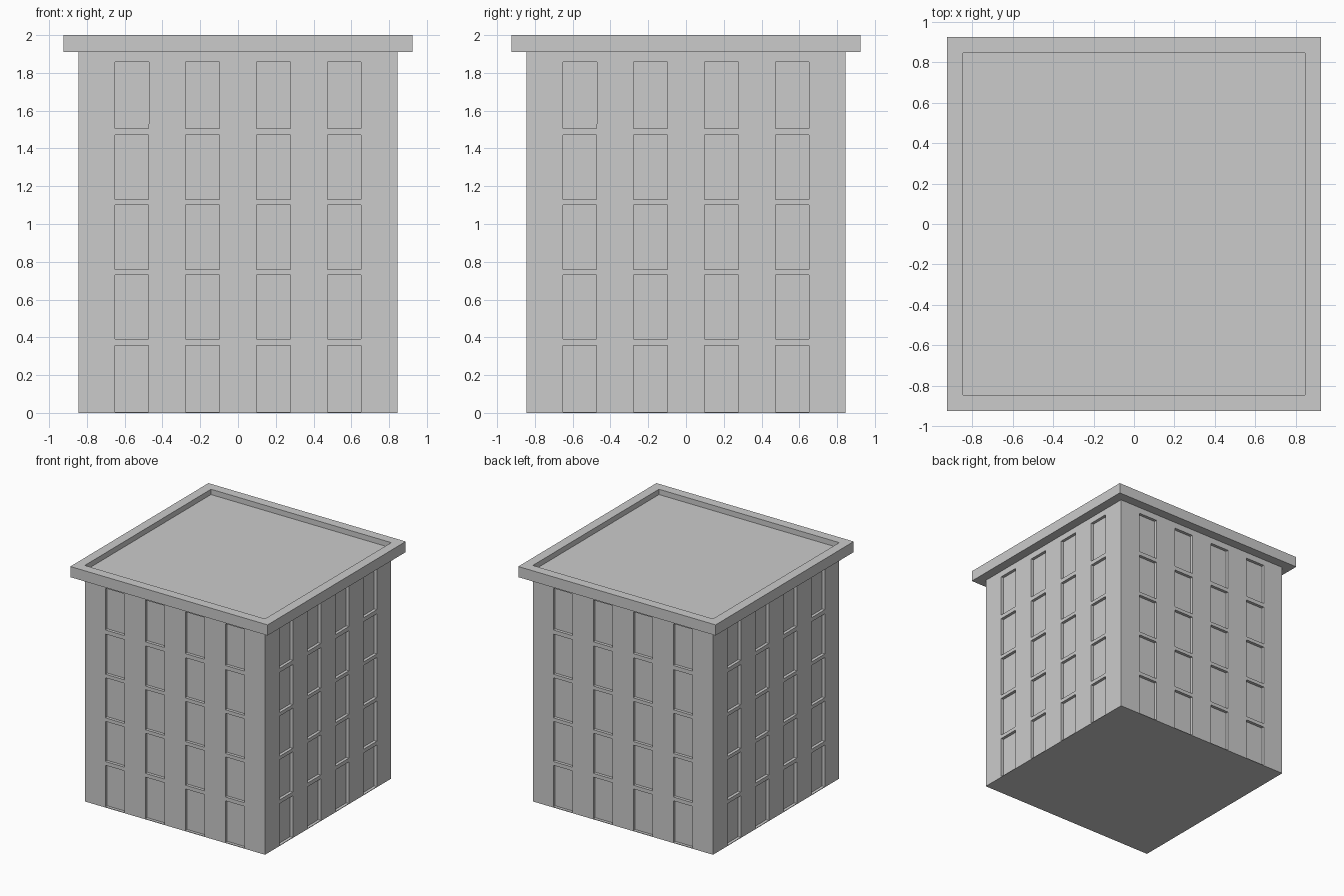
import bpy, bmesh
from mathutils import Vector

if "Cube" in bpy.data.objects:
    bpy.data.objects.remove(bpy.data.objects["Cube"])

HALF, RIM = 0.845, 0.925
ROOF, RIM_LOW, TOP = 1.955, 1.91, 2.0
WIN_W, PITCH, DEPTH = 0.18, 0.375, 0.025
cols = [(i - 1.5) * PITCH for i in range(4)]
rows = [(0.005, 0.358), (0.39, 0.73), (0.76, 1.10), (1.13, 1.47), (1.505, 1.858)]


def box(bm, half, z0, z1):
    geom = bmesh.ops.create_cube(bm, size=1)
    for v in geom["verts"]:
        v.co = Vector((v.co.x * 2 * half, v.co.y * 2 * half, z0 if v.co.z < 0 else z1))


def finish(bm, name):
    bmesh.ops.recalc_face_normals(bm, faces=bm.faces)
    mesh = bpy.data.meshes.new(name)
    bm.to_mesh(mesh)
    bm.free()
    obj = bpy.data.objects.new(name, mesh)
    bpy.context.collection.objects.link(obj)
    return obj


def cut(bm, axis, value):
    co, no = Vector(), Vector()
    co[axis], no[axis] = value, 1
    bmesh.ops.bisect_plane(bm, geom=bm.verts[:] + bm.edges[:] + bm.faces[:],
                           plane_co=co, plane_no=no)


# Building body: slice into a grid, then push the window cells inward
bm = bmesh.new()
box(bm, HALF, 0, ROOF)
for axis in (0, 1):
    for c in cols:
        cut(bm, axis, c - WIN_W / 2)
        cut(bm, axis, c + WIN_W / 2)
for low, high in rows:
    cut(bm, 2, low)
    cut(bm, 2, high)
bm.normal_update()


def is_window(face):
    if abs(face.normal.z) > 0.5:
        return False
    c = face.calc_center_median()
    along = c.y if abs(face.normal.x) > 0.5 else c.x
    return (any(abs(along - x) < WIN_W / 2 for x in cols)
            and any(low < c.z < high for low, high in rows))


windows = [f for f in bm.faces if is_window(f)]
bmesh.ops.inset_individual(bm, faces=windows, thickness=0, depth=-DEPTH)
finish(bm, "building_body")

# Overhanging cornice ring that forms a low parapet around the roof
bm = bmesh.new()
profile = [(HALF, RIM_LOW), (RIM, RIM_LOW), (RIM, TOP), (HALF, TOP)]
corners = [(-1, -1), (1, -1), (1, 1), (-1, 1)]
rings = [[bm.verts.new((sx * r, sy * r, z)) for r, z in profile] for sx, sy in corners]
for i in range(4):
    a, b = rings[i], rings[(i + 1) % 4]
    for j in range(4):
        k = (j + 1) % 4
        bm.faces.new((a[j], b[j], b[k], a[k]))
finish(bm, "cornice")
